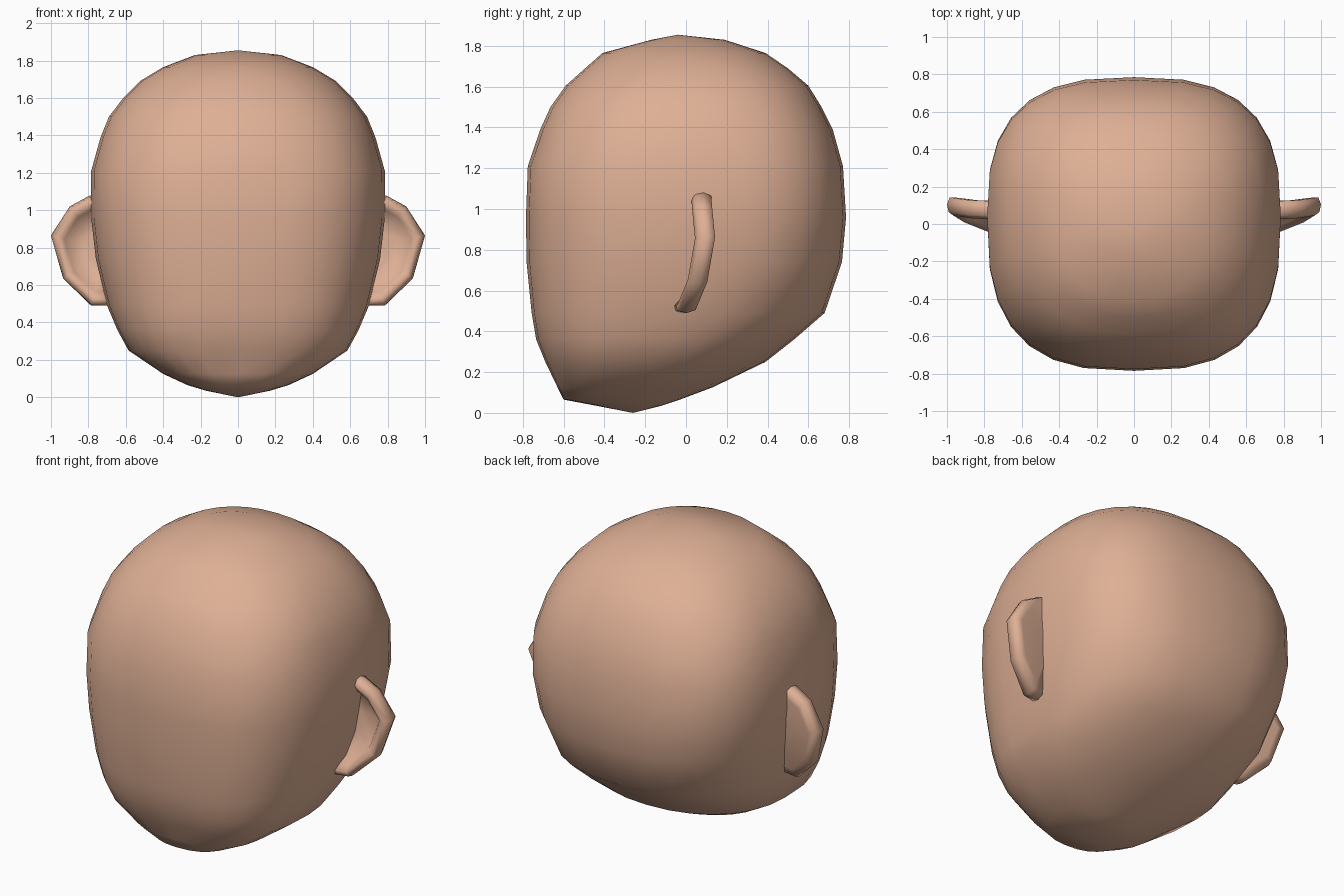
import bpy, bmesh, math
from mathutils import Vector

if "Cube" in bpy.data.objects:
    bpy.data.objects.remove(bpy.data.objects["Cube"])

skin = bpy.data.materials.new("skin")
skin.diffuse_color = (0.73, 0.43, 0.30, 1)
skin.use_nodes = True
skin.node_tree.nodes["Principled BSDF"].inputs["Base Color"].default_value = skin.diffuse_color


def make_object(name, bm):
    bmesh.ops.recalc_face_normals(bm, faces=bm.faces)
    for f in bm.faces:
        f.smooth = True
    mesh = bpy.data.meshes.new(name)
    bm.to_mesh(mesh)
    bm.free()
    mesh.materials.append(skin)
    obj = bpy.data.objects.new(name, mesh)
    bpy.context.collection.objects.link(obj)
    return obj


def power(v, e):
    return math.copysign(abs(v) ** e, v)


# Head: stacked rounded-square rings (z, half width, front y, back y, middle y, front and back squareness)
RINGS = [
    (0.035, 0.17, -0.44, -0.12, -0.27, 2.2, 2.0),
    (0.065, 0.27, -0.60, -0.03, -0.28, 2.5, 2.0),
    (0.125, 0.40, -0.63, 0.13, -0.23, 2.9, 2.1),
    (0.25, 0.585, -0.69, 0.39, -0.14, 2.9, 2.2),
    (0.36, 0.645, -0.735, 0.53, -0.08, 2.9, 2.3),
    (0.49, 0.70, -0.757, 0.68, -0.02, 2.9, 2.4),
    (0.74, 0.76, -0.782, 0.765, 0.02, 2.8, 2.6),
    (0.96, 0.785, -0.785, 0.785, 0.04, 2.8, 2.75),
    (1.21, 0.785, -0.776, 0.77, 0.04, 2.75, 2.75),
    (1.39, 0.735, -0.715, 0.72, 0.03, 2.6, 2.65),
    (1.50, 0.69, -0.665, 0.665, 0.02, 2.5, 2.55),
    (1.605, 0.61, -0.59, 0.60, 0.01, 2.4, 2.5),
    (1.69, 0.525, -0.495, 0.50, 0.01, 2.3, 2.4),
    (1.765, 0.40, -0.41, 0.39, 0.0, 2.2, 2.3),
    (1.83, 0.23, -0.17, 0.19, 0.0, 2.0, 2.0),
]
SIDES = 28
bm = bmesh.new()
rows = []
for z, w, front, back, mid, nf, nb in RINGS:
    row = []
    for i in range(SIDES):
        a = 2 * math.pi * i / SIDES
        c, s = math.cos(a), math.sin(a)
        e = 2 / (nb if s > 0 else nf)
        depth = back - mid if s > 0 else mid - front
        row.append(bm.verts.new((w * power(c, e), mid + depth * power(s, e), z)))
    rows.append(row)
bottom = bm.verts.new((0, -0.26, 0.0))
top = bm.verts.new((0, -0.04, 1.855))
for i in range(SIDES):
    j = (i + 1) % SIDES
    for a, b in zip(rows, rows[1:]):
        bm.faces.new((a[i], a[j], b[j], b[i]))
    bm.faces.new((rows[0][j], rows[0][i], bottom))
    bm.faces.new((rows[-1][i], rows[-1][j], top))
make_object("head", bm)

# Ears: a rim section swept round the outline, with a hollow bowl at the front
OUTLINE = [(0.70, 0.08, 1.06), (0.79, 0.08, 1.08), (0.90, 0.085, 1.02),
           (1.00, 0.10, 0.865), (0.935, 0.06, 0.635), (0.785, 0.0, 0.49),
           (0.68, -0.02, 0.49)]
SECTION = [(0.35, 0.025), (0.66, 0.02), (0.76, -0.025), (0.88, -0.05),
           (0.97, -0.035), (1.0, 0.005), (0.95, 0.045), (0.80, 0.05), (0.35, 0.055)]
CENTRE = Vector((0.70, 0.05, 0.79))


def make_ear(name, side):
    bm = bmesh.new()
    rows = []
    for p in OUTLINE:
        row = []
        for r, dy in SECTION:
            q = CENTRE.lerp(Vector(p), r)
            row.append(bm.verts.new((side * q.x, q.y + dy, q.z)))
        rows.append(row)
    for a, b in zip(rows, rows[1:]):
        for k in range(len(SECTION) - 1):
            bm.faces.new((a[k], a[k + 1], b[k + 1], b[k]))
    # bowl floor, back and buried ends
    for k in (0, len(SECTION) - 1):
        bm.faces.new([row[k] for row in rows])
    bm.faces.new(rows[0])
    bm.faces.new(rows[-1])
    bm.faces.new((rows[0][0], rows[0][-1], rows[-1][-1], rows[-1][0]))
    make_object(name, bm)


make_ear("right_ear", 1)
make_ear("left_ear", -1)
